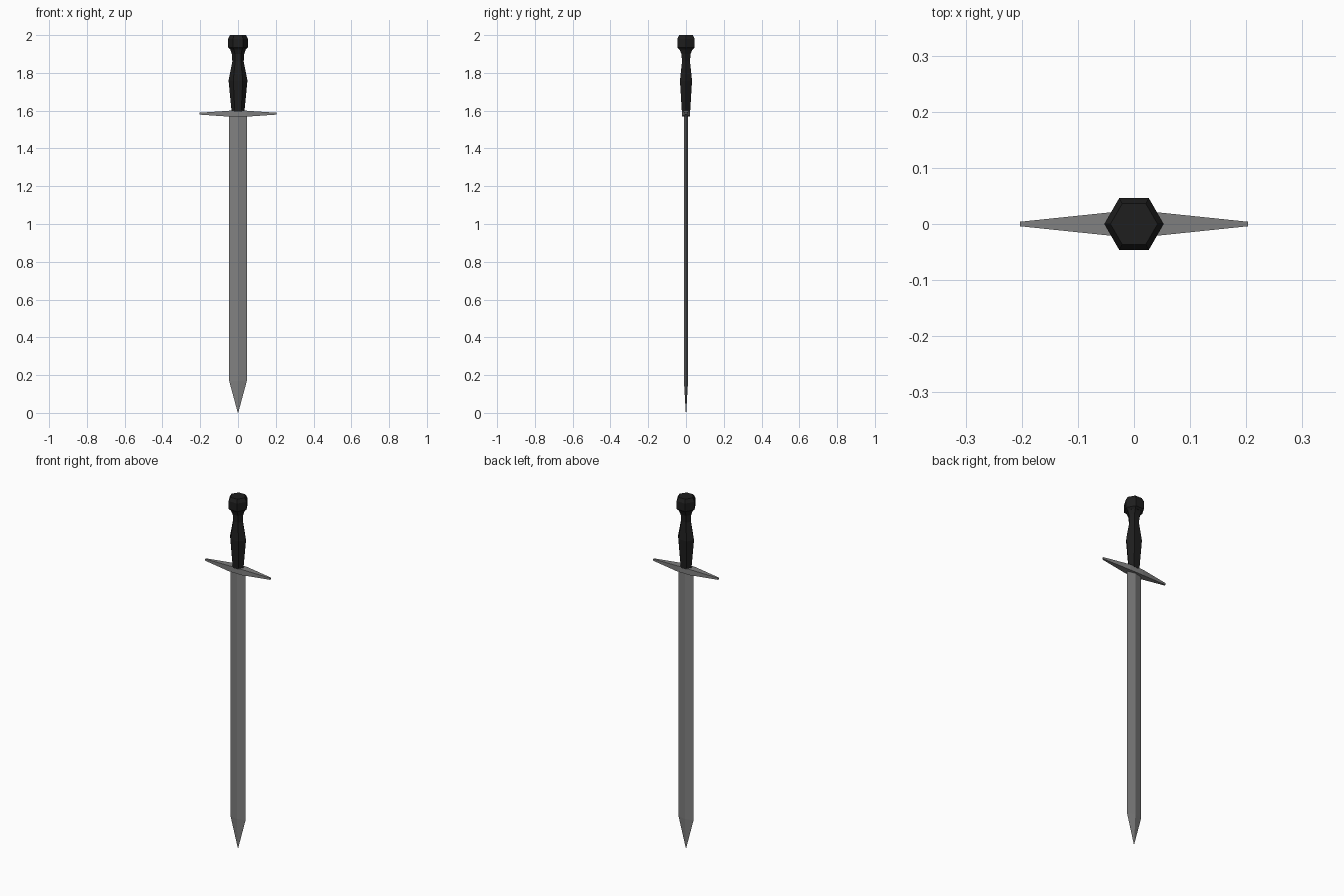
import bpy, math

if "Cube" in bpy.data.objects:
    bpy.data.objects.remove(bpy.data.objects["Cube"])


def material(name, v):
    m = bpy.data.materials.new(name)
    m.diffuse_color = (v, v, v, 1)
    m.use_nodes = True
    m.node_tree.nodes["Principled BSDF"].inputs["Base Color"].default_value = m.diffuse_color
    return m


black = material("black_leather", 0.013)
steel = material("dark_steel", 0.216)


def loft(name, rings, mat):
    """Skin a list of equal-length vertex rings, with capped ends."""
    n = len(rings[0])
    verts = [v for r in rings for v in r]
    faces = [(k * n + i, k * n + (i + 1) % n, (k + 1) * n + (i + 1) % n, (k + 1) * n + i)
             for k in range(len(rings) - 1) for i in range(n)]
    faces += [tuple(range(n))[::-1], tuple(range(len(verts) - n, len(verts)))]
    me = bpy.data.meshes.new(name)
    me.from_pydata(verts, [], faces)
    ob = bpy.data.objects.new(name, me)
    bpy.context.collection.objects.link(ob)
    me.materials.append(mat)
    return ob


def ring(sides, rx, ry, z):
    return [(rx * math.cos(math.tau * i / sides), ry * math.sin(math.tau * i / sides), z)
            for i in range(sides)]


# Blade: diamond section tapering to the point
loft("blade", [ring(4, 0.001, 0.001, 0), ring(4, 0.047, 0.011, 0.17),
               ring(4, 0.047, 0.011, 1.58)], steel)

# Cross guard: box section tapering to both tips
loft("cross_guard", [[(x, -y, 1.584 - h), (x, y, 1.584 - h), (x, y, 1.584 + h), (x, -y, 1.584 + h)]
                     for x, y, h in [(-0.203, 0.004, 0.005), (-0.04, 0.021, 0.016),
                                     (0.04, 0.021, 0.016), (0.203, 0.004, 0.005)]], steel)

# Grip: flattened six-sided handle
loft("grip", [ring(6, rx, ry / 0.866, z) for rx, ry, z in
              [(0.034, 0.022, 1.595), (0.050, 0.032, 1.76), (0.030, 0.021, 1.86),
               (0.033, 0.024, 1.90), (0.044, 0.038, 1.932)]], black)

# Pommel: six-sided knob with chamfered rims
loft("pommel", [ring(6, r, r, z) for r, z in
                [(0.042, 1.925), (0.053, 1.935), (0.053, 1.98), (0.042, 2.0)]], black)
